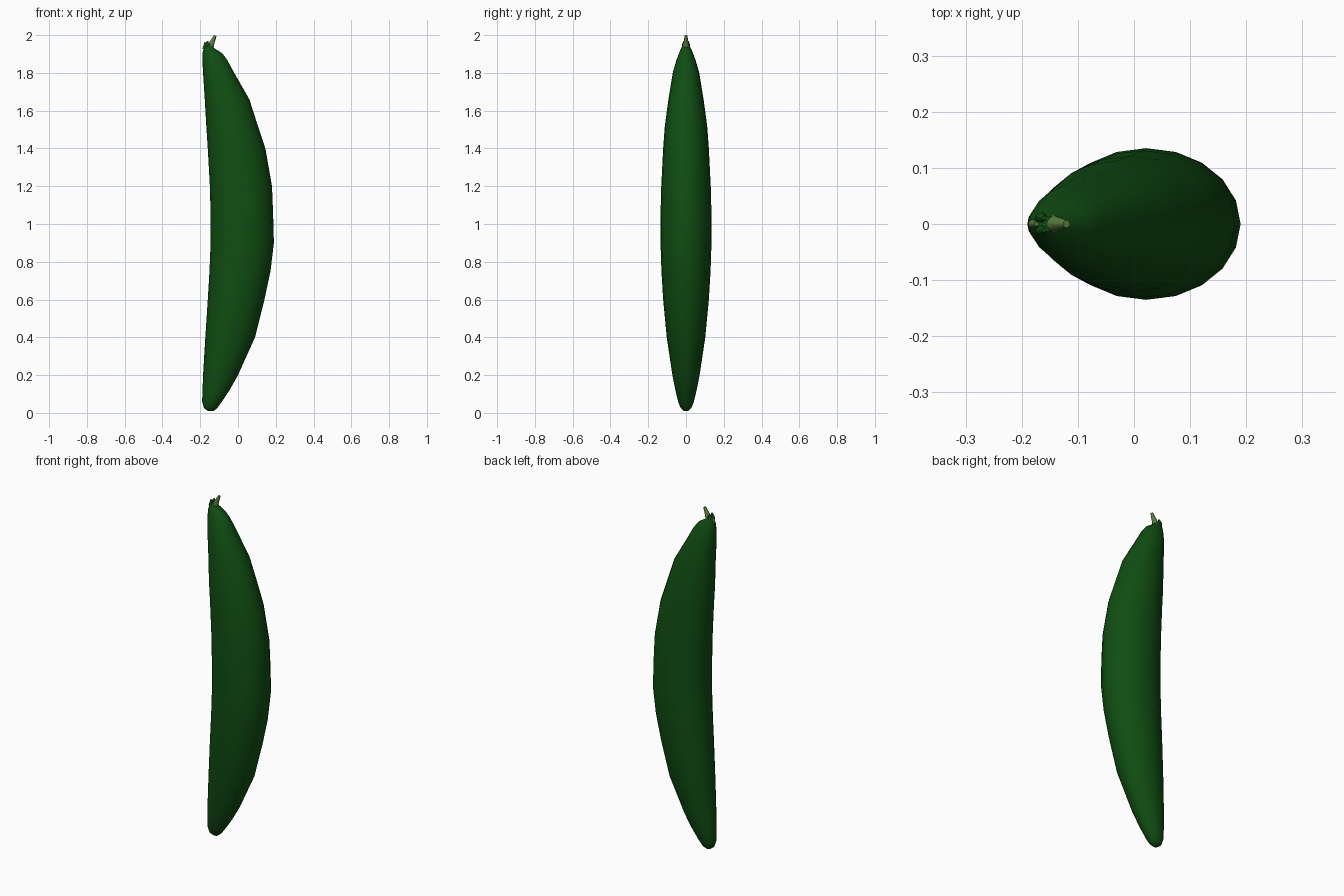
import bpy, bmesh, math
from mathutils import Vector

old = bpy.data.objects.get("Cube")
if old:
    bpy.data.objects.remove(old, do_unlink=True)


def material(name, colour):
    mat = bpy.data.materials.new(name)
    mat.use_nodes = True
    mat.diffuse_color = (*colour, 1)
    bsdf = next(n for n in mat.node_tree.nodes if n.type == "BSDF_PRINCIPLED")
    bsdf.inputs["Base Color"].default_value = (*colour, 1)
    return mat


def loft(name, rings, mat):
    """Skin a list of vertex rings, closing both ends."""
    bm = bmesh.new()
    loops = [[bm.verts.new(p) for p in ring] for ring in rings]
    count = len(loops[0])
    for low, high in zip(loops, loops[1:]):
        for i in range(count):
            j = (i + 1) % count
            bm.faces.new((low[i], low[j], high[j], high[i]))
    bm.faces.new(loops[0][::-1])
    bm.faces.new(loops[-1])
    bmesh.ops.recalc_face_normals(bm, faces=bm.faces)
    mesh = bpy.data.meshes.new(name)
    bm.to_mesh(mesh)
    bm.free()
    obj = bpy.data.objects.new(name, mesh)
    bpy.context.collection.objects.link(obj)
    mesh.materials.append(mat)
    bpy.ops.object.select_all(action="DESELECT")
    obj.select_set(True)
    bpy.context.view_layer.objects.active = obj
    bpy.ops.object.shade_smooth_by_angle(angle=math.radians(50))
    return obj


def oval(z, left, right, half_y, sides=20):
    mid, half_x = (left + right) / 2, (right - left) / 2
    turns = [math.tau * i / sides for i in range(sides)]
    return [(mid + half_x * math.cos(a), half_y * math.sin(a), z) for a in turns]


def tube(name, path, mat, sides=8):
    """Tapered tube through (x, y, z, radius) stations."""
    axis = (Vector(path[-1][:3]) - Vector(path[0][:3])).normalized()
    side = axis.cross(Vector((0, 1, 0))).normalized()
    up = axis.cross(side)
    rings = []
    for x, y, z, r in path:
        turns = [math.tau * i / sides for i in range(sides)]
        rings.append([Vector((x, y, z)) + r * (side * math.cos(a) + up * math.sin(a))
                      for a in turns])
    return loft(name, rings, mat)


skin = material("dark green skin", (0.005, 0.075, 0.006))
stalk = material("pale green stalk", (0.10, 0.21, 0.045))

# Curved fruit body: height, inner edge, outer edge, half depth
sections = [
    (0.01, -0.16, -0.13, 0.012), (0.025, -0.18, -0.11, 0.028),
    (0.06, -0.19, -0.085, 0.042), (0.12, -0.188, -0.045, 0.056),
    (0.2, -0.185, 0.0, 0.072), (0.4, -0.173, 0.09, 0.102),
    (0.6, -0.16, 0.14, 0.121), (0.75, -0.151, 0.172, 0.13),
    (0.9, -0.145, 0.19, 0.135), (1.05, -0.145, 0.186, 0.135),
    (1.2, -0.149, 0.18, 0.131), (1.4, -0.16, 0.145, 0.121),
    (1.52, -0.168, 0.105, 0.112), (1.66, -0.176, 0.06, 0.093),
    (1.8, -0.185, -0.02, 0.07), (1.87, -0.189, -0.058, 0.05),
    (1.905, -0.188, -0.085, 0.037), (1.93, -0.182, -0.125, 0.026),
    (1.955, -0.173, -0.142, 0.014),
]
loft("fruit_body", [oval(*s) for s in sections], skin)

# Leaning stalk and the small collar at its foot
tube("stalk", [(-0.152, 0, 1.92, 0.022), (-0.14, 0, 1.955, 0.014),
               (-0.12, 0, 1.997, 0.007)], stalk)
for y in (-0.011, 0.011):
    tube("collar_tip", [(-0.165, y, 1.92, 0.012), (-0.166, y, 1.95, 0.01),
                        (-0.16, y, 1.968, 0.004)], skin)
tube("collar_back", [(-0.18, 0, 1.925, 0.009), (-0.174, 0, 1.962, 0.004)], stalk)
